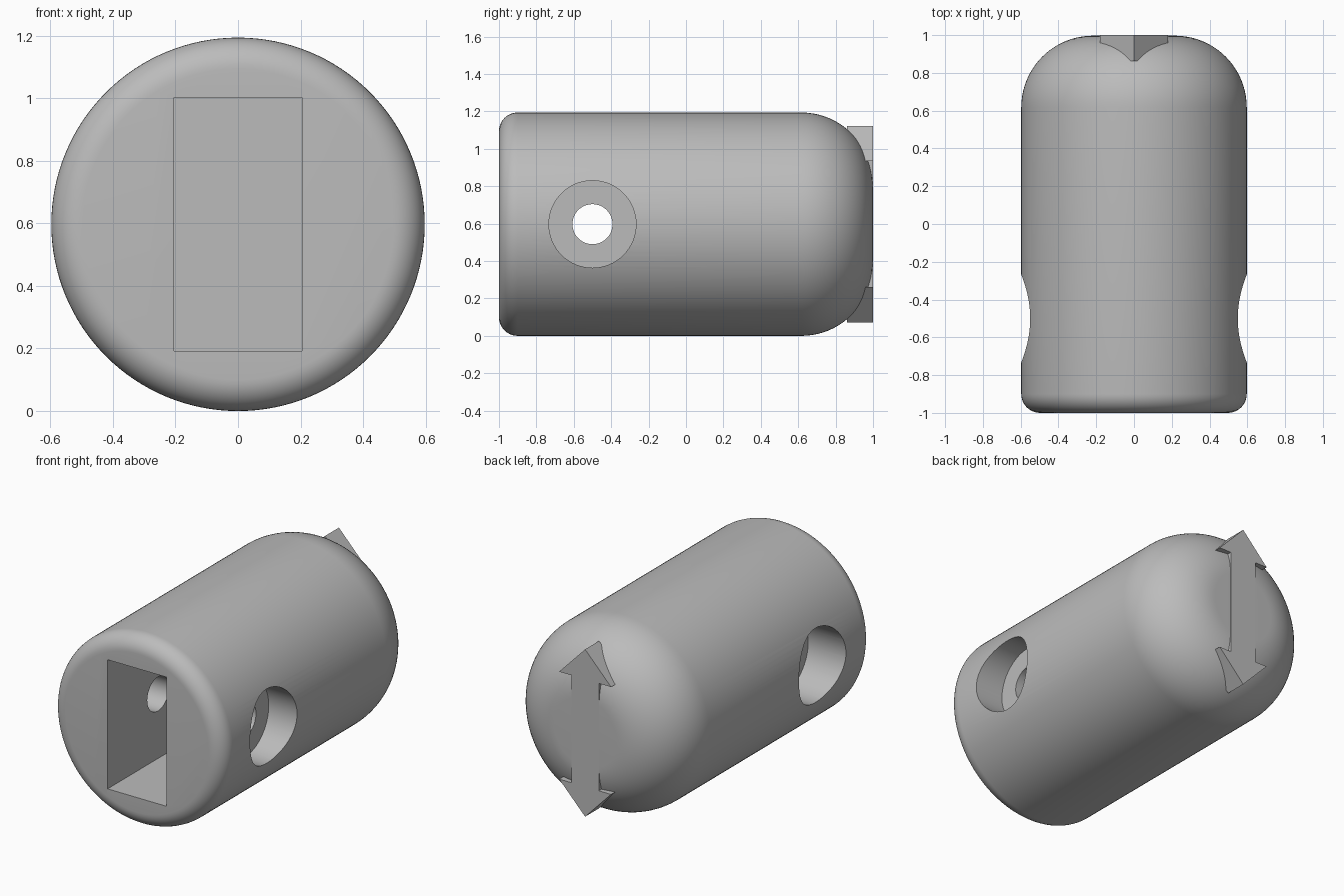
import bpy, bmesh, math
from mathutils import Matrix

cube = bpy.data.objects.get("Cube")
if cube:
    bpy.data.objects.remove(cube, do_unlink=True)

R = 0.597           # barrel radius and height of its axis
HOLE_Y = -0.5       # cross pin position along the barrel

grey = bpy.data.materials.new("plain grey")
grey.use_nodes = True
COLOUR = (0.5, 0.5, 0.5, 1)
grey.diffuse_color = COLOUR
grey.node_tree.nodes["Principled BSDF"].inputs["Base Color"].default_value = COLOUR


def make_object(name, bm):
    bmesh.ops.recalc_face_normals(bm, faces=bm.faces)
    mesh = bpy.data.meshes.new(name)
    bm.to_mesh(mesh)
    bm.free()
    mesh.materials.append(grey)
    obj = bpy.data.objects.new(name, mesh)
    bpy.context.collection.objects.link(obj)
    return obj


def arc(r, y, radius, start, end, steps):
    """Profile points (radial distance, y) along a rounded edge."""
    angles = [math.radians(start + (end - start) * i / steps) for i in range(steps + 1)]
    return [(r + radius * math.cos(a), y + radius * math.sin(a)) for a in angles]


def lathe(name, profile, sides):
    """Closed solid turned around the barrel axis."""
    bm = bmesh.new()
    rings = []
    for r, y in profile:
        rings.append([bm.verts.new((r * math.cos(t), y, R + r * math.sin(t)))
                      for t in (2 * math.pi * k / sides for k in range(sides))])
    for a, b in zip(rings, rings[1:]):
        for k in range(sides):
            n = (k + 1) % sides
            bm.faces.new((a[k], a[n], b[n], b[k]))
    bm.faces.new(rings[0])
    bm.faces.new(rings[-1])
    return make_object(name, bm)


def side_drill(name, radius, x0, x1):
    """Cylinder cutter lying along x."""
    bm = bmesh.new()
    place = Matrix.Translation(((x0 + x1) / 2, HOLE_Y, R)) @ Matrix.Rotation(math.pi / 2, 4, 'Y')
    bmesh.ops.create_cone(bm, cap_ends=True, segments=64, radius1=radius,
                          radius2=radius, depth=abs(x1 - x0), matrix=place)
    return make_object(name, bm)


def box(name, size, centre):
    bm = bmesh.new()
    bmesh.ops.create_cube(bm, size=1, matrix=Matrix.Translation(centre) @ Matrix.Diagonal((*size, 1)))
    return make_object(name, bm)


# Barrel with a small front edge round and a large back round
front_round, back_round = 0.1, 0.38
profile = (arc(R - front_round, -1 + front_round, front_round, -90, 0, 10)
           + arc(R - back_round, 0.997 - back_round, back_round, 0, 90, 20))
barrel = lathe("barrel", profile, 128)

# Rectangular socket, cross hole and the two counterbores
cutters = [
    box("socket_cutter", (0.41, 1.1, 0.81), (0, -0.55, R)),
    side_drill("cross_hole_cutter", 0.107, -0.8, 0.8),
    side_drill("left_counterbore_cutter", 0.233, 0.4, 0.8),
    side_drill("right_counterbore_cutter", 0.233, -0.8, -0.335),
]
for cutter in cutters:
    cutter.hide_render = True
    cutter.hide_viewport = False
    mod = barrel.modifiers.new(cutter.name, 'BOOLEAN')
    mod.operation = 'DIFFERENCE'
    mod.solver = 'EXACT'
    mod.object = cutter

# Bake the cuts and discard the cutters
graph = bpy.context.evaluated_depsgraph_get()
baked = bpy.data.meshes.new_from_object(barrel.evaluated_get(graph))
barrel.modifiers.clear()
barrel.data = baked
for cutter in cutters:
    bpy.data.objects.remove(cutter, do_unlink=True)

# Double-headed arrow standing on the back end
quarter = [(0.095, 0.337), (0.18, 0.337), (0, 0.525)]
right_half = [(x, -z) for x, z in reversed(quarter)] + quarter
outline = right_half + [(-x, z) for x, z in reversed(right_half[1:-1])]
bm = bmesh.new()
face = bm.faces.new([bm.verts.new((x, 0.862, R + z)) for x, z in outline])
extruded = bmesh.ops.extrude_face_region(bm, geom=[face])
bmesh.ops.translate(bm, vec=(0, 0.138, 0),
                    verts=[v for v in extruded["geom"] if isinstance(v, bmesh.types.BMVert)])
make_object("double_arrow_marker", bm)

# Smooth rounds, sharp rims
bpy.ops.object.select_all(action='DESELECT')
barrel.select_set(True)
bpy.context.view_layer.objects.active = barrel
bpy.ops.object.shade_smooth_by_angle(angle=math.radians(30))
